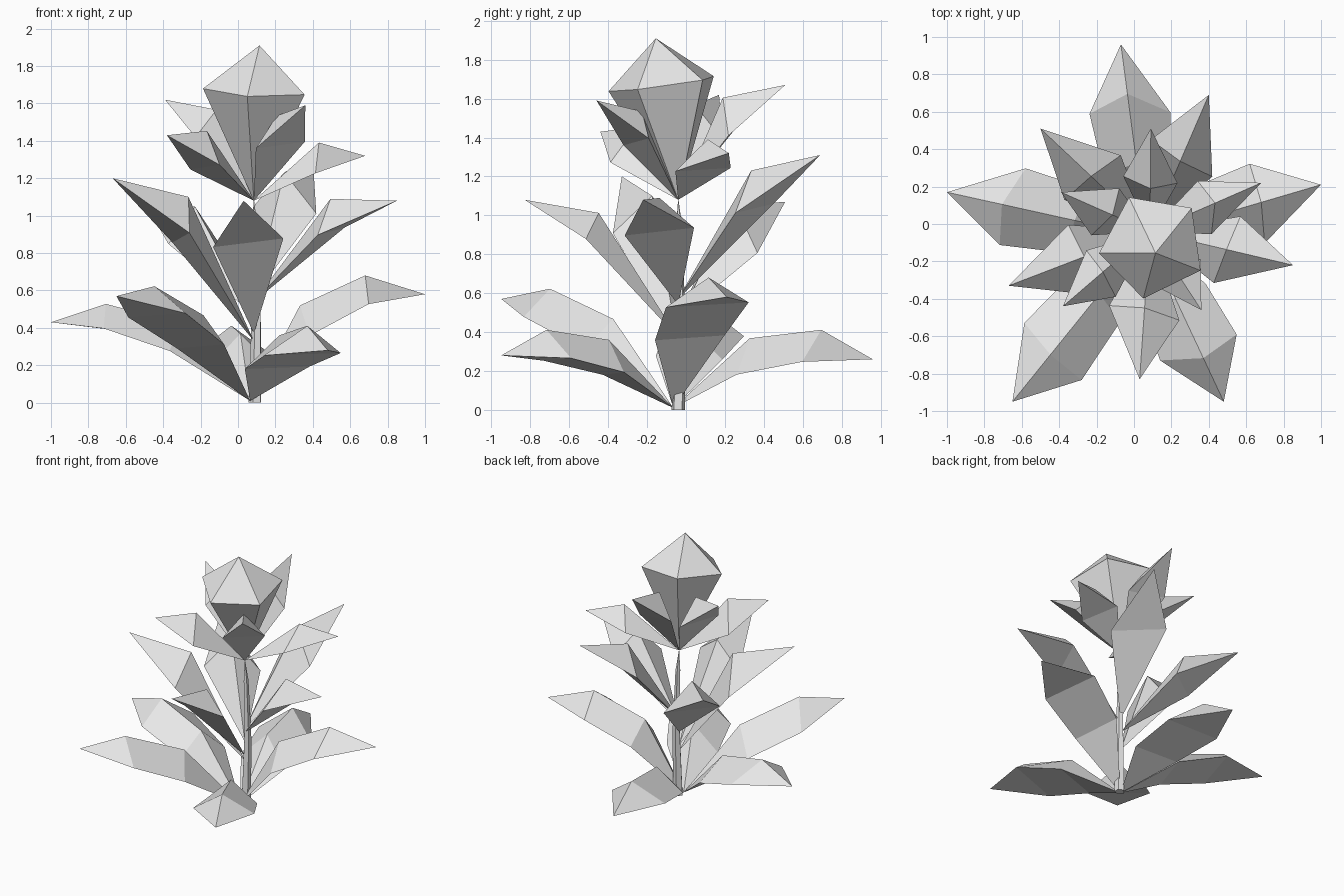
import bpy, bmesh, math
from mathutils import Vector

old = bpy.data.objects.get("Cube")
if old:
    bpy.data.objects.remove(old, do_unlink=True)

grey = bpy.data.materials.new("plain_grey")
grey.use_nodes = True
GREY = (0.8, 0.8, 0.8, 1)
grey.diffuse_color = GREY
grey.node_tree.nodes["Principled BSDF"].inputs["Base Color"].default_value = GREY


def finish(name, bm):
    bmesh.ops.recalc_face_normals(bm, faces=bm.faces)
    mesh = bpy.data.meshes.new(name)
    bm.to_mesh(mesh)
    bm.free()
    mesh.materials.append(grey)
    bpy.context.collection.objects.link(bpy.data.objects.new(name, mesh))


def loft(name, start, rings, end):
    """Solid running from a point through equal rings to another point."""
    bm = bmesh.new()
    first, last = bm.verts.new(start), bm.verts.new(end)
    loops = [[bm.verts.new(p) for p in ring] for ring in rings]
    n = len(loops[0])
    for i in range(n):
        j = (i + 1) % n
        bm.faces.new((first, loops[0][i], loops[0][j]))
        bm.faces.new((last, loops[-1][j], loops[-1][i]))
        for a, b in zip(loops, loops[1:]):
            bm.faces.new((a[i], b[i], b[j], a[j]))
    finish(name, bm)


def leaf(name, base, tip, sections, ridge_lift, edge_lift, edge_shift, swing):
    """Ridged leaf, flat below. Section: ridge along, ridge height,
    edge along, edge height, half width. Swing sets the left edge further out."""
    base, tip = Vector(base), Vector(tip)
    along = tip - base
    side = Vector((-along.y, along.x, 0)).normalized()
    up = along.normalized().cross(side)
    skew = along.normalized() * swing
    rings = []
    for ra, rh, ea, eh, w in sections:
        edge = base + along * (ea + edge_shift) + up * (eh + edge_lift)
        rings.append([base + along * ra + up * (rh + ridge_lift),
                      edge + side * w + skew, edge - side * w - skew])
    loft(name, base, rings, tip)


def ring(centre, radius, axis, count, turn):
    """Polygon around an axis, starting at an angle measured from +x."""
    axis = Vector(axis).normalized()
    u = (Vector((1, 0, 0)) - axis * axis.x).normalized()
    v = axis.cross(u)
    angles = [turn + math.tau * i / count for i in range(count)]
    return [Vector(centre) + radius * (u * math.cos(a) + v * math.sin(a)) for a in angles]


# Stem
loft("stem", (0.093, -0.04, 0),
     [ring((0.093, -0.04, 0), 0.036, (0, 0, 1), 5, 0.6),
      ring((0.1, -0.03, 0.5), 0.026, (0, 0, 1), 5, 0.6),
      ring((0.09, -0.035, 0.93), 0.018, (0, 0, 1), 5, 0.6)],
     (0.085, -0.04, 1.09))

# Large lower leaves, bent in two places: tip, ridge lift, edge lift, edge shift
LOWER = [(0.44, 0.26, 0.37, 0.115, 0.18), (0.79, 0.215, 0.69, 0.1, 0.215)]
for i, (tip, *tweak) in enumerate([((-1, 0.17, 0.43), -0.015, -0.01, 0.01),
                                   ((-0.65, -0.95, 0.57), -0.025, -0.04, 0.03),
                                   ((0.48, -0.95, 0.28), -0.02, -0.035, 0),
                                   ((1, 0.21, 0.58), 0.04, 0.045, 0.02),
                                   ((-0.07, 0.96, 0.26), -0.005, -0.02, -0.03)]):
    leaf(f"lower_leaf_{i + 1}", (0.065, -0.065, 0.01), tip, LOWER, *tweak, 0.025)

# Middle leaves, spiralling up the stem
MIDDLE = [(0.69, 0.205, 0.61, 0.07, 0.19)]
for i, (height, tip, *tweak) in enumerate([
        (0.37, (0.03, -0.83, 1.08), 0, 0, 0),
        (0.54, (0.85, -0.22, 1.08), 0.01, 0, -0.02),
        (0.57, (0.4, 0.69, 1.31), 0, -0.02, -0.03),
        (0.47, (-0.5, 0.51, 1.07), 0, -0.035, -0.06),
        (0.33, (-0.67, -0.33, 1.2), 0.045, 0, -0.03)]):
    leaf(f"middle_leaf_{i + 1}", (0.085, -0.04, height), tip, MIDDLE, *tweak, 0.035)

# Small leaves around the bud
UPPER = [(0.67, 0.16, 0.55, 0.035, 0.145)]
for i, (tip, *tweak) in enumerate([((0.68, 0.22, 1.32), 0, 0, -0.04),
                                   ((0.09, 0.51, 1.67), 0.03, 0, 0),
                                   ((-0.39, 0.17, 1.62), 0.02, 0, 0),
                                   ((-0.38, -0.44, 1.43), 0, -0.05, 0),
                                   ((0.36, -0.46, 1.59), 0, -0.01, 0)]):
    leaf(f"upper_leaf_{i + 1}", (0.085, -0.04, 1.08), tip, UPPER, *tweak, 0.025)

# Flower bud, tilted slightly forward
bottom, top = Vector((0.085, -0.04, 1.08)), Vector((0.115, -0.155, 1.91))
loft("flower_bud", bottom,
     [ring((0.1, -0.115, 1.675), 0.29, top - bottom, 5, math.radians(44))], top)
